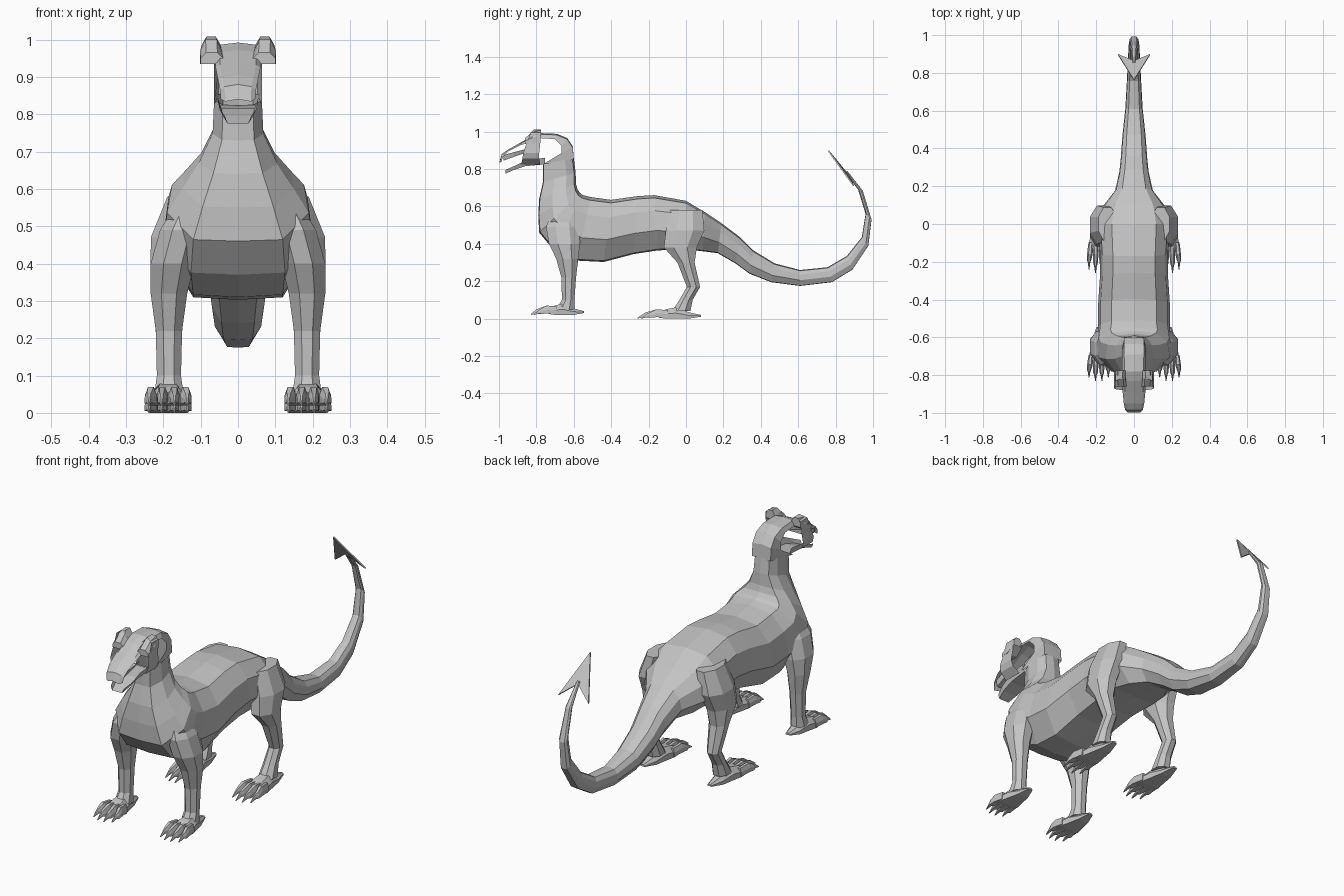
import bpy, bmesh, math
from mathutils import Vector

grey = bpy.data.materials.new("plain_grey")
grey.diffuse_color = (0.55, 0.55, 0.55, 1)


def loft(name, rings, closed=True, caps=(True, True), mirror=False):
    """Skin a list of equal-length point rings with flat quads."""
    bm = bmesh.new()
    vs = [[bm.verts.new(p) for p in r] for r in rings]
    n = len(rings[0])
    for a, b in zip(vs, vs[1:]):
        for i in range(n if closed else n - 1):
            j = (i + 1) % n
            bm.faces.new((a[i], a[j], b[j], b[i]))
    if closed and caps[0]:
        bm.faces.new(vs[0])
    if closed and caps[1]:
        bm.faces.new(vs[-1])
    bmesh.ops.recalc_face_normals(bm, faces=bm.faces)
    me = bpy.data.meshes.new(name)
    bm.to_mesh(me)
    bm.free()
    me.materials.append(grey)
    ob = bpy.data.objects.new(name, me)
    bpy.context.collection.objects.link(ob)
    if mirror:
        m = ob.modifiers.new("mirror", 'MIRROR')
        m.use_mirror_merge = False
    return ob


# body, neck and tail: (back y, back z, belly y, belly z, half width)
SPINE = [
    (-.60, .86, -.765, .825, .064), (-.59, .78, -.765, .73, .068),
    (-.588, .72, -.785, .64, .105), (-.58, .69, -.79, .55, .15),
    (-.565, .67, -.785, .46, .19), (-.55, .66, -.71, .37, .20),
    (-.51, .65, -.58, .31, .19), (-.40, .635, -.44, .303, .19),
    (-.26, .655, -.28, .345, .18), (-.17, .66, -.15, .365, .18),
    (0, .63, 0, .37, .19), (.10, .57, .09, .36, .165),
    (.19, .51, .17, .35, .10), (.29, .435, .265, .295, .078),
    (.36, .365, .34, .24, .07), (.475, .295, .455, .195, .062),
    (.61, .26, .61, .175, .046), (.757, .275, .78, .195, .037),
    (.86, .335, .89, .262, .032), (.94, .435, .975, .39, .027),
    (.96, .56, .992, .53, .022), (.92, .69, .945, .685, .016),
    (.85, .785, .862, .79, .008)]
SECTION = [(0, 0), (.62, .05), (.93, .28), (1, .64), (.63, .98), (0, 1)]
SECTION += [(-x, t) for x, t in SECTION[4:0:-1]]
loft("body_neck_tail",
     [[(x * w, y0 + (y1 - y0) * t, z0 + (z1 - z0) * t) for x, t in SECTION]
      for y0, z0, y1, z1, w in SPINE], caps=(False, True))


# legs: (x, y, z, half width, half depth)
def oval(x, y, z, hx, hy, n=8):
    return [(x + hx * 1.06 * math.cos(math.tau * (i + .5) / n),
             y + hy * 1.06 * math.sin(math.tau * (i + .5) / n), z) for i in range(n)]


FRONT = [(.125, -.66, .57, .035, .06), (.152, -.66, .49, .058, .09),
         (.175, -.65, .40, .06, .085), (.185, -.635, .32, .05, .06),
         (.185, -.627, .22, .036, .04), (.185, -.63, .10, .033, .034),
         (.185, -.645, .05, .04, .05)]
HIND = [(.14, .0, .58, .05, .09), (.17, -.005, .47, .065, .105),
        (.18, -.03, .38, .055, .09), (.185, .0, .30, .045, .047),
        (.185, .04, .17, .031, .036), (.185, .0, .10, .033, .036),
        (.185, -.025, .04, .04, .05)]
loft("front_leg", [oval(*r) for r in FRONT], mirror=True)
loft("hind_leg", [oval(*r) for r in HIND], mirror=True)


# feet: palm wedge, four toes and claws
def slab(x, y, z0, z1, hx):
    return [(x - hx, y, z0), (x - hx, y, z0 + (z1 - z0) * .5), (x - hx * .5, y, z1),
            (x + hx * .5, y, z1), (x + hx, y, z0 + (z1 - z0) * .5), (x + hx, y, z0)]


def foot(name, heel, tip, z0):
    cx, length = .187, tip - heel
    at = lambda f: heel + length * f
    loft(name + "_palm", [
        slab(cx, at(0), z0 + .01, z0 + .02, .012),
        slab(cx, at(.2), z0, z0 + .035, .03),
        slab(cx, at(.4), z0, z0 + .06, .042),
        slab(cx, at(.55), z0, z0 + .05, .052),
        slab(cx, at(.66), z0 + .005, z0 + .035, .05)], mirror=True)
    for i in range(4):
        s = i - 1.5
        end = 1 - .06 * (abs(s) > 1)
        xb, xt = cx + s * .028, cx + s * .034
        loft(f"{name}_toe_{i + 1}", [
            slab(xb, at(.52), z0 + .005, z0 + .045, .012),
            slab((xb + xt) / 2, at(.70), z0 + .008, z0 + .05, .015),
            slab(xt, at(end - .15), z0 + .005, z0 + .035, .012),
            slab(xt, at(end - .11), z0 + .008, z0 + .03, .007),
            slab(xt, at(end), z0, z0 + .004, .002)], mirror=True)


foot("front_foot", -.545, -.83, .02)
foot("hind_foot", .08, -.26, 0)

# open hood running from the nape over the crown to the nose:
# (centre y, z, half width, side edge y, z)
HOOD = [(-.60, .855, .052, -.765, .825), (-.605, .92, .052, -.665, .885),
        (-.635, .965, .052, -.665, .925), (-.69, .988, .052, -.70, .96),
        (-.78, .992, .05, -.78, .965), (-.83, .972, .05, -.835, .945),
        (-.89, .938, .048, -.89, .925), (-.95, .905, .042, -.95, .895),
        (-.985, .88, .036, -.98, .865), (-.997, .84, .034, -.985, .84)]
loft("head_hood", [[(-w - .012, ey, ez), (-w, y, z - .006), (0, y, z),
                    (w, y, z - .006), (w + .012, ey, ez)]
                   for y, z, w, ey, ez in HOOD], closed=False)

# thin cheek band hanging from each ear: (x, z, front y, back y)
CHEEK = [(.045, .985, -.83, -.775), (.062, 1.01, -.815, -.775), (.098, .995, -.83, -.775),
         (.10, .93, -.855, -.78), (.105, .885, -.87, -.785),
         (.095, .855, -.875, -.785), (.058, .825, -.88, -.78)]
loft("cheek_band", [[(x, a, z), (x, b, z)] for x, z, a, b in CHEEK],
     closed=False, mirror=True)

# ear knobs above the cheek bands
loft("ear", [slab(.07, -.86, .935, .965, .03), slab(.072, -.82, .935, 1.0, .03),
             slab(.072, -.775, .965, 1.008, .025)], mirror=True)

# upper lip and lower jaw: (y, z, half width, rim height)
LIP = [(-.86, .885, .052, .02), (-.92, .865, .047, .025), (-.975, .845, .04, .03)]
JAW = [(-.755, .825, .06, .035), (-.86, .815, .055, .03),
       (-.92, .795, .05, .02), (-.965, .775, .035, .02)]
for nm, rows in (("upper_lip", LIP), ("lower_jaw", JAW)):
    loft(nm, [[(-w, y, z + h), (-w * .8, y, z), (w * .8, y, z), (w, y, z + h)]
              for y, z, w, h in rows], closed=False)

# flat arrow head on the tail
arrow = [Vector((0, .762, .897)), Vector((.085, .897, .71)),
         Vector((0, .862, .775)), Vector((-.085, .897, .71))]
off = Vector((0, .003, .002))
loft("tail_arrow", [[p - off for p in arrow], [p + off for p in arrow]])
